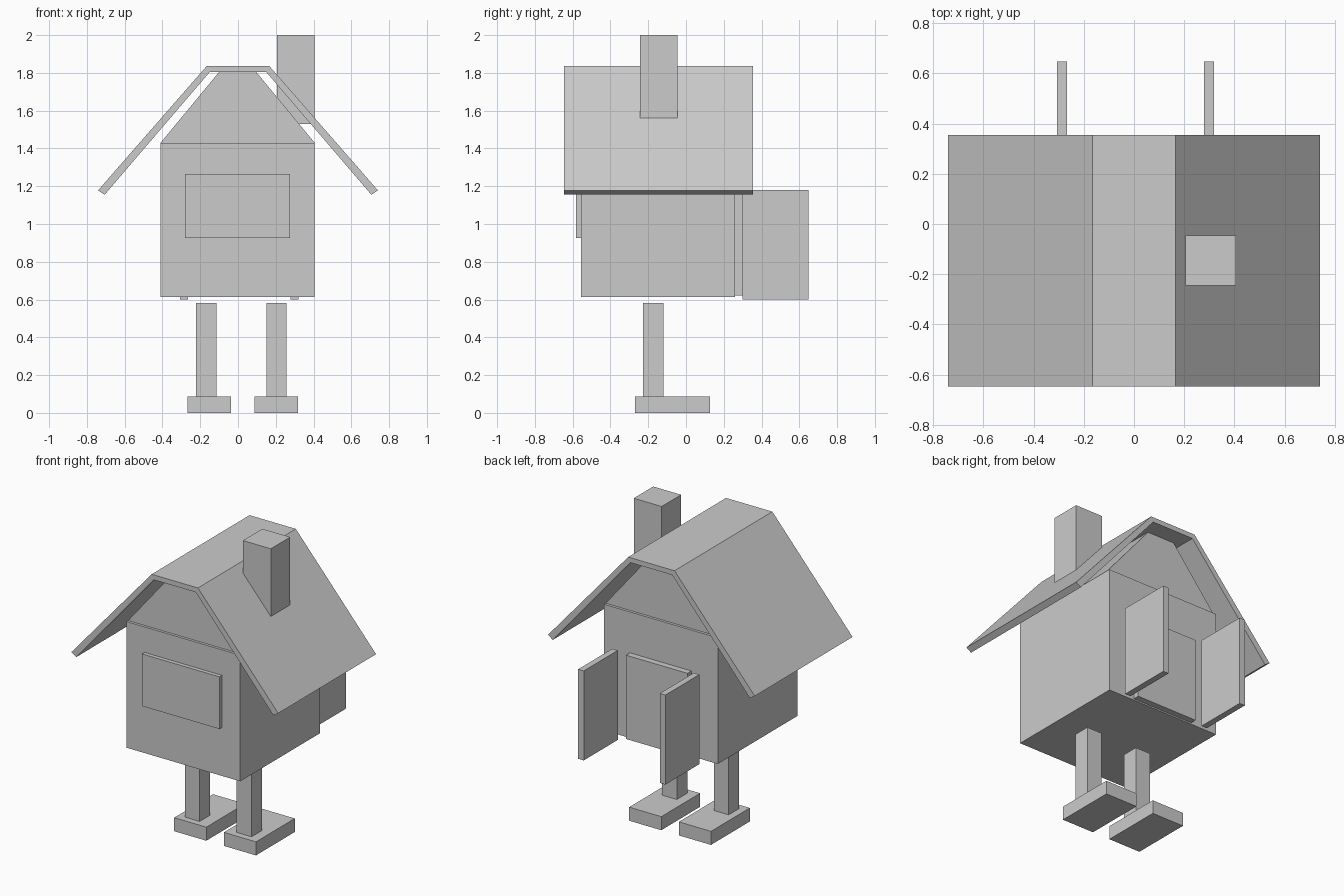
import bpy

if "Cube" in bpy.data.objects:
    bpy.data.objects.remove(bpy.data.objects["Cube"])


def mesh(name, verts, faces):
    me = bpy.data.meshes.new(name)
    me.from_pydata(verts, [], faces)
    ob = bpy.data.objects.new(name, me)
    bpy.context.collection.objects.link(ob)
    return ob


def prism(name, profile, y0, y1):
    """Extrude a counter-clockwise (x, z) profile from y0 (front) to y1 (back)."""
    n = len(profile)
    verts = [(x, y, z) for y in (y0, y1) for x, z in profile]
    faces = [tuple(range(n)), tuple(range(2 * n - 1, n - 1, -1))]
    faces += [(i, i + n, (i + 1) % n + n, (i + 1) % n) for i in range(n)]
    return mesh(name, verts, faces)


def box(name, x0, x1, y0, y1, z0, z1):
    return prism(name, [(x0, z0), (x1, z0), (x1, z1), (x0, z1)], y0, y1)


# House body and gable block
box("house_body", -0.41, 0.406, -0.557, 0.26, 0.613, 1.43)
prism("gable", [(-0.41, 1.43), (0.406, 1.43), (0.096, 1.805), (-0.1, 1.805)], -0.54, 0.243)

# Folded roof sheet: inner line, then outer line mirrored across the ridge
outer = [(0.741, 1.178), (0.166, 1.836)]
inner = [(0.15, 1.804), (0.706, 1.155)]
flip = lambda pts: [(-x, z) for x, z in reversed(pts)]
prism("roof", outer + flip(outer) + flip(inner) + inner, -0.647, 0.355)

# Chimney, running through the right roof slope
box("chimney", 0.206, 0.406, -0.244, -0.045, 1.53, 2.0)

# Front window panel and back doorway panel
box("window", -0.28, 0.275, -0.583, -0.55, 0.927, 1.265)
box("doorway", -0.22, 0.22, 0.25, 0.30, 0.622, 1.165)

# Open doors at the back
for side, x in (("left", -0.306), ("right", 0.279)):
    box(side + "_door", x, x + 0.04, 0.30, 0.648, 0.60, 1.18)

# Legs and feet
for side, leg_x, foot_x in (("left", -0.222, -0.268), ("right", 0.15, 0.088)):
    box(side + "_leg", leg_x, leg_x + 0.107, -0.228, -0.12, 0.088, 0.583)
    box(side + "_foot", foot_x, foot_x + 0.23, -0.27, 0.127, 0.0, 0.088)
